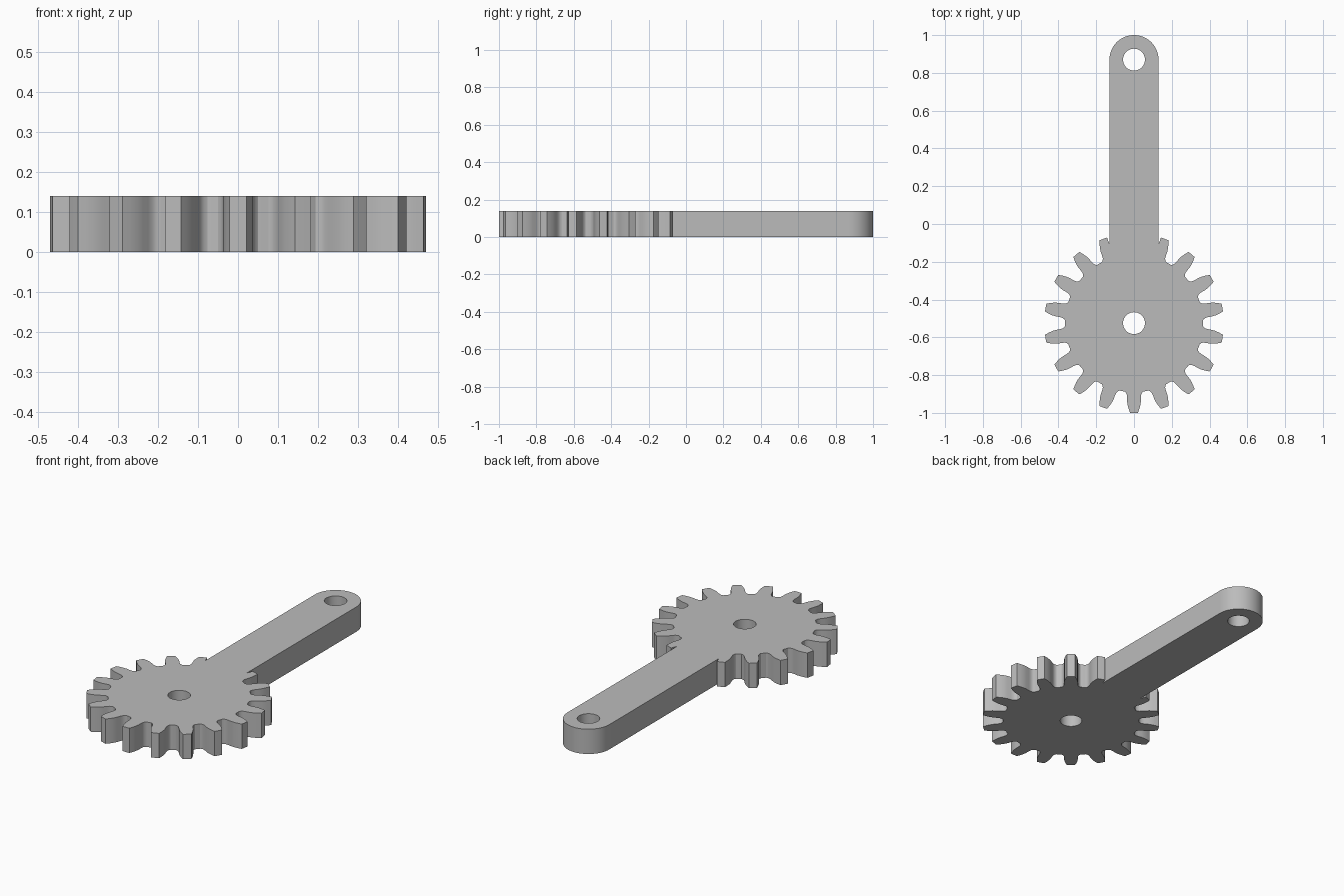
import bpy, bmesh
from math import sin, cos, pi, sqrt

cube = bpy.data.objects.get("Cube")
if cube:
    bpy.data.objects.remove(cube, do_unlink=True)

THICK = 0.14
TEETH = 18
GEAR_Y, ROOT_R, TIP_R = -0.525, 0.365, 0.475
ARM_Y, ARM_R = 0.87, 0.13
HOLE_R = 0.058

# Half of one tooth from root to tip: radius, half width
FLANK = [(ROOT_R, 0.050), (0.370, 0.043), (0.380, 0.038), (0.395, 0.0365),
         (0.415, 0.0365), (0.435, 0.034), (0.456, 0.028), (TIP_R, 0.021)]


def arc(cy, r, start, end, n):
    return [(r * cos(start + (end - start) * i / n),
             cy + r * sin(start + (end - start) * i / n)) for i in range(n)]


def tooth(angle):
    """One tooth and the root after it, counter-clockwise."""
    half = [(r, -w) for r, w in FLANK]
    pts = half + [(TIP_R, 0)] + [(r, -w) for r, w in reversed(half)]
    c, s = cos(angle), sin(angle)
    out = []
    for r, w in pts:
        d = sqrt(r * r - w * w)
        out.append((d * c - w * s, GEAR_Y + d * s + w * c))
    a = angle + pi / TEETH
    return out + [(ROOT_R * cos(a), GEAR_Y + ROOT_R * sin(a))]


# Outline: gear teeth, with the arm replacing the tooth opposite the front
outline = []
for k in range(TEETH):
    if k == TEETH // 2:
        outline.append((ARM_R, -0.106))
        outline += arc(ARM_Y, ARM_R, 0, pi, 32)
        outline += [(-ARM_R, ARM_Y), (-ARM_R, -0.106)]
    else:
        outline += [p for p in tooth(2 * pi * k / TEETH - pi / 2)
                    if abs(p[0]) > ARM_R or p[1] < GEAR_Y]

# Shaft hole and pin hole
loops = [outline] + [arc(y, HOLE_R, 0, 2 * pi, 40) for y in (GEAR_Y, ARM_Y)]

# Fill the flat profile and extrude it to a plate
bm = bmesh.new()
edges = []
for loop in loops:
    verts = [bm.verts.new((x, y, 0)) for x, y in loop]
    edges += [bm.edges.new((v, verts[i - 1])) for i, v in enumerate(verts)]
bmesh.ops.triangle_fill(bm, use_beauty=True, use_dissolve=False, edges=edges)
extruded = bmesh.ops.extrude_face_region(bm, geom=bm.faces[:], use_keep_orig=True)
top = [g for g in extruded["geom"] if isinstance(g, bmesh.types.BMVert)]
bmesh.ops.translate(bm, verts=top, vec=(0, 0, THICK))
bmesh.ops.recalc_face_normals(bm, faces=bm.faces[:])

mesh = bpy.data.meshes.new("gear_lever")
bm.to_mesh(mesh)
bm.free()
lever = bpy.data.objects.new("gear_lever", mesh)
bpy.context.collection.objects.link(lever)

# Plain grey material
grey = bpy.data.materials.new("grey")
grey.use_nodes = True
colour = (0.5, 0.5, 0.5, 1)
grey.diffuse_color = colour
grey.node_tree.nodes["Principled BSDF"].inputs["Base Color"].default_value = colour
mesh.materials.append(grey)

# Smooth curved walls, sharp rims
bpy.ops.object.select_all(action="DESELECT")
lever.select_set(True)
bpy.context.view_layer.objects.active = lever
bpy.ops.object.shade_smooth_by_angle(angle=pi / 6)
